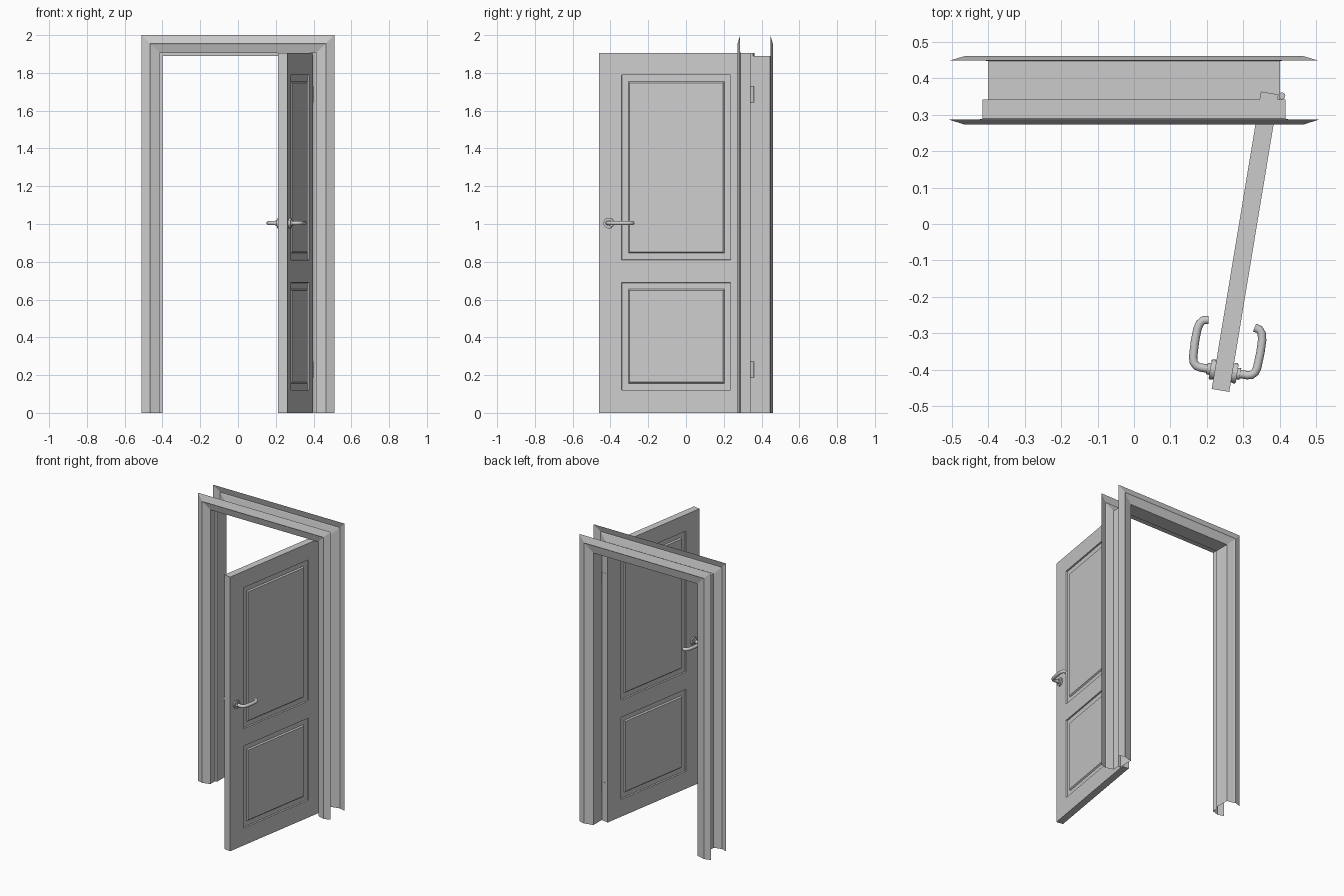
import bpy, bmesh, math
from mathutils import Matrix, Vector

if "Cube" in bpy.data.objects:
    bpy.data.objects.remove(bpy.data.objects["Cube"])

# door space: x runs from the free edge to the hinge edge, y across the thickness
WIDTH, THICK, HEIGHT = 0.826, 0.049, 1.905
DOOR = Matrix.Translation((0.237, -0.456, 0)) @ Matrix.Rotation(math.radians(80.6), 4, 'Z')


def finish(name, bm, matrix=Matrix(), smooth=False):
    me = bpy.data.meshes.new(name)
    bm.to_mesh(me)
    bm.free()
    ob = bpy.data.objects.new(name, me)
    bpy.context.collection.objects.link(ob)
    ob.matrix_world = matrix
    if smooth:
        bpy.ops.object.select_all(action='DESELECT')
        ob.select_set(True)
        bpy.context.view_layer.objects.active = ob
        bpy.ops.object.shade_smooth_by_angle(angle=math.radians(40))
    return ob


# door frame: one sheet profile (offset from opening, y) mitred up, over and down
profile = [(0.110, 0.287), (0.066, 0.273), (0.061, 0.276), (0.015, 0.289), (0.015, 0.341),
           (0.0, 0.341), (0.0, 0.446), (0.055, 0.458), (0.060, 0.461), (0.105, 0.448)]
bm = bmesh.new()
rings = []
for o, y in profile:
    a, h = 0.40 + o, 1.89 + o
    rings.append([bm.verts.new(p) for p in ((-a, y, 0), (-a, y, h), (a, y, h), (a, y, 0))])
for r, s in zip(rings, rings[1:]):
    for i in range(3):
        bm.faces.new((r[i], r[i + 1], s[i + 1], s[i]))
bmesh.ops.recalc_face_normals(bm, faces=bm.faces[:])
finish("door_frame", bm)

# door leaf: stile and rail grid, panels sunk by insets on both faces
xs = [0, 0.12, WIDTH - 0.12, WIDTH]
zs = [0, 0.12, 0.69, 0.81, 1.79, HEIGHT]
bm = bmesh.new()
grid = {(i, s, k): bm.verts.new((x, s * THICK / 2, z))
        for i, x in enumerate(xs) for s in (-1, 1) for k, z in enumerate(zs)}
panels = []
nx, nz = len(xs) - 1, len(zs) - 1
for s in (-1, 1):
    for i in range(nx):
        for k in range(nz):
            f = bm.faces.new([grid[c] for c in
                              ((i, s, k), (i + 1, s, k), (i + 1, s, k + 1), (i, s, k + 1))])
            if i == 1 and k in (1, 3):
                panels.append(f)
for k in range(nz):
    for i in (0, nx):
        bm.faces.new([grid[c] for c in ((i, -1, k), (i, 1, k), (i, 1, k + 1), (i, -1, k + 1))])
for i in range(nx):
    for k in (0, nz):
        bm.faces.new([grid[c] for c in ((i, -1, k), (i + 1, -1, k), (i + 1, 1, k), (i, 1, k))])
bmesh.ops.recalc_face_normals(bm, faces=bm.faces[:])
for t, d in ((0.003, -0.009), (0.047, 0.0), (0.010, 0.008)):
    bmesh.ops.inset_individual(bm, faces=panels, thickness=t, depth=d)
finish("door_leaf", bm)


def cylinder(name, radius, length, matrix, bevel=0.0):
    bm = bmesh.new()
    bmesh.ops.create_cone(bm, cap_ends=True, segments=32, radius1=radius,
                          radius2=radius, depth=length)
    if bevel:
        rim = [e for e in bm.edges if abs(e.verts[0].co.z - e.verts[1].co.z) < 1e-6]
        bmesh.ops.bevel(bm, geom=rim, offset=bevel, segments=2, affect='EDGES')
    return finish(name, bm, matrix, True)


def lever(name, side):
    # tube swept along a planar path in door space
    path = [(0.053, 0.024), (0.053, 0.066), (0.056, 0.077), (0.064, 0.085), (0.078, 0.089),
            (0.120, 0.091), (0.155, 0.090), (0.172, 0.086), (0.182, 0.078), (0.185, 0.064)]
    pts = [Vector((x, side * y, 1.005)) for x, y in path]
    bm = bmesh.new()
    up, n, rad = Vector((0, 0, 1)), 16, 0.0115
    loops = []
    for i, p in enumerate(pts):
        t = (pts[min(i + 1, len(pts) - 1)] - pts[max(i - 1, 0)]).normalized()
        w = t.cross(up)
        loops.append([bm.verts.new(p + rad * (math.cos(a) * w + math.sin(a) * up))
                      for a in (2 * math.pi * j / n for j in range(n))])
    for r, s in zip(loops, loops[1:]):
        for j in range(n):
            bm.faces.new((r[j], r[(j + 1) % n], s[(j + 1) % n], s[j]))
    bm.faces.new(loops[0])
    bm.faces.new(loops[-1])
    bmesh.ops.recalc_face_normals(bm, faces=bm.faces[:])
    finish(name, bm, DOOR, True)


for ob_name in ("door_leaf",):
    bpy.data.objects[ob_name].matrix_world = DOOR

# handles on both faces: rosette, collar and bent lever
turn = Matrix.Rotation(math.pi / 2, 4, 'X')
for side, label in ((-1, "outer"), (1, "inner")):
    for part, r, l, b in (("rosette", 0.028, 0.013, 0.002), ("collar", 0.016, 0.022, 0.001)):
        pos = Matrix.Translation((0.053, side * (THICK / 2 + l / 2), 1.005))
        cylinder(f"{label}_handle_{part}", r, l, DOOR @ pos @ turn, b)
    lever(f"{label}_handle_lever", side)

# hinges: pin barrel with a thin leaf on the door edge
for z, label in ((0.23, "lower"), (1.685, "upper")):
    cylinder(f"{label}_hinge_barrel", 0.0095, 0.085, Matrix.Translation((0.405, 0.351, z)), 0.001)
    bm = bmesh.new()
    bmesh.ops.create_cube(bm, size=1, matrix=Matrix.Translation((WIDTH, -0.012, z))
                          @ Matrix.Diagonal((0.003, 0.034, 0.08, 1)))
    finish(f"{label}_hinge_plate", bm, DOOR)
